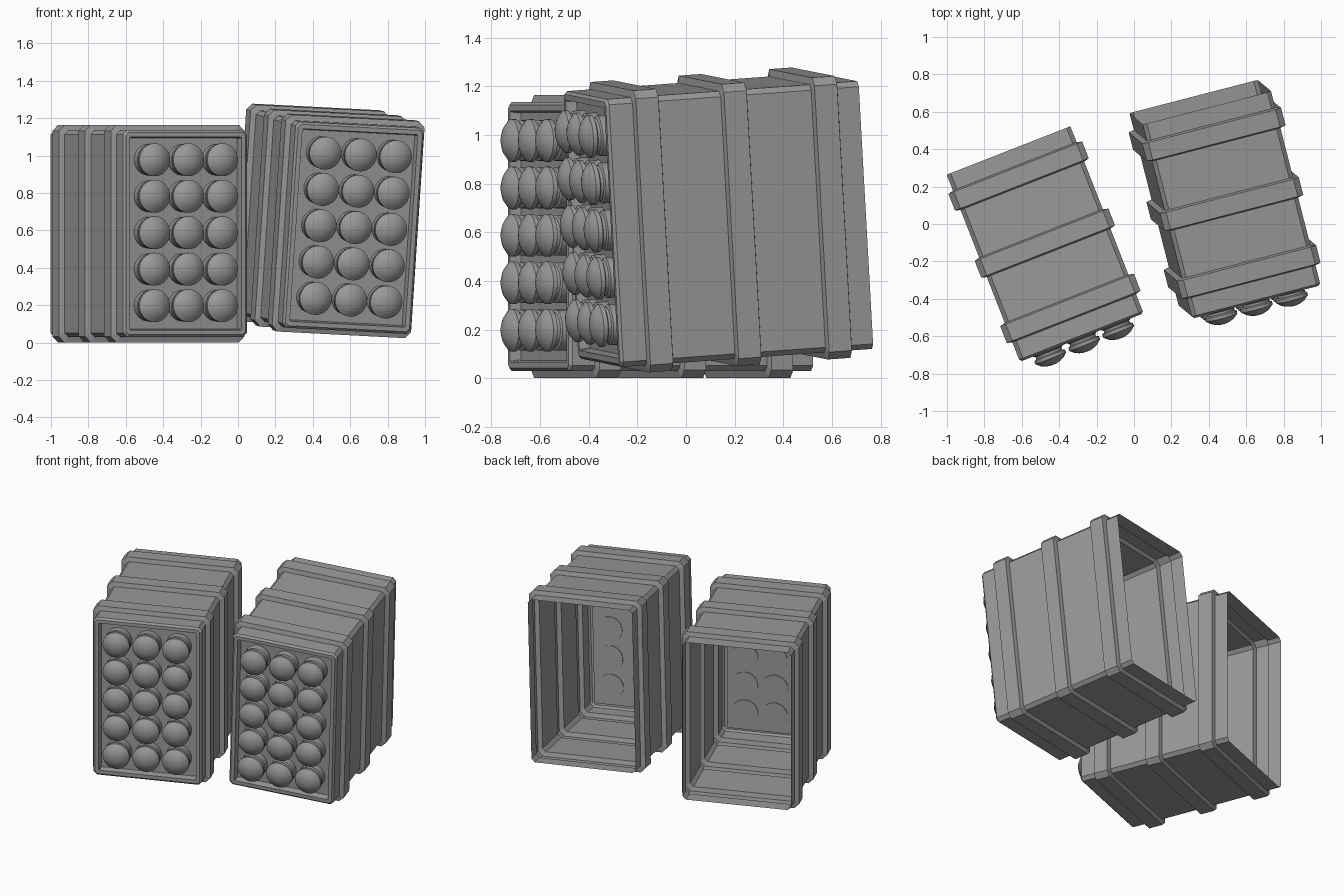
import bpy, bmesh, math
from mathutils import Matrix, Euler, Vector

cube = bpy.data.objects.get("Cube")
if cube:
    bpy.data.objects.remove(cube, do_unlink=True)

grey = bpy.data.materials.new("plain grey")
grey.use_nodes = True
colour = (0.32, 0.32, 0.32, 1)
grey.diffuse_color = colour
grey.node_tree.nodes["Principled BSDF"].inputs["Base Color"].default_value = colour

HALF_W, HALF_H, HALF_L = 0.355, 0.5525, 0.537
BAND_OUT, BAND_HALF, FLANK = 0.029, 0.048, 0.008
PITCH = 0.195


def ring(bm, y, grow, chamfer):
    """Chamfered rectangle across the pod at depth y."""
    w, h = HALF_W + grow, HALF_H + grow
    quarter = [(w, h - chamfer), (w - chamfer, h)]
    pts = quarter + [(-x, z) for x, z in reversed(quarter)]
    pts += [(-x, -z) for x, z in pts]
    return [bm.verts.new((x, y, z)) for x, z in pts]


def bridge(bm, a, b):
    for i in range(len(a)):
        j = (i + 1) % len(a)
        bm.faces.new((a[i], a[j], b[j], b[i]))


def finish(bm, name):
    bmesh.ops.recalc_face_normals(bm, faces=bm.faces)
    mesh = bpy.data.meshes.new(name)
    bm.to_mesh(mesh)
    bm.free()
    mesh.materials.append(grey)
    return mesh


def make_casing():
    """Open-backed shell with raised bands, front rim and recessed panel."""
    bm = bmesh.new()
    sections = [(HALF_L, 0, 0.022)]
    for c in (0.39, 0.005, -0.37):
        for off, grow in ((BAND_HALF + FLANK, 0), (BAND_HALF, BAND_OUT),
                          (-BAND_HALF, BAND_OUT), (-BAND_HALF - FLANK, 0)):
            sections.append((c + off, grow, 0.032 if grow else 0.022))
    sections += [(-HALF_L + 0.012, 0, 0.022), (-HALF_L, -0.012, 0.016),
                 (-HALF_L, -0.036, 0.004), (-HALF_L + 0.045, -0.042, 0.004)]
    rings = [ring(bm, *s) for s in sections]
    for a, b in zip(rings, rings[1:]):
        bridge(bm, a, b)
    bm.faces.new(rings[-1])
    return finish(bm, "casing")


def make_round(segments=28):
    """Domed cap on a grooved collar, pointing to the front."""
    profile = [(0.05, 0.084), (-0.002, 0.084), (-0.008, 0.074), (-0.020, 0.074),
               (-0.026, 0.088), (-0.044, 0.088), (-0.050, 0.080),
               (-0.064, 0.064), (-0.074, 0.042), (-0.080, 0.018)]
    bm = bmesh.new()
    loops = []
    for y, r in profile:
        angles = [math.tau * i / segments for i in range(segments)]
        loops.append([bm.verts.new((r * math.cos(a), y, r * math.sin(a))) for a in angles])
    for a, b in zip(loops, loops[1:]):
        bridge(bm, a, b)
    bm.faces.new(loops[0])
    bm.faces.new(loops[-1])
    return finish(bm, "capped_round")


def place(name, mesh, matrix):
    ob = bpy.data.objects.new(name, mesh)
    bpy.context.collection.objects.link(ob)
    ob.matrix_world = matrix
    return ob


casing, capped = make_casing(), make_round()

# Smooth the round caps but keep their collar edges crisp
sample = place("sample", capped, Matrix())
bpy.ops.object.select_all(action="DESELECT")
sample.select_set(True)
bpy.context.view_layer.objects.active = sample
bpy.ops.object.shade_smooth_by_angle(angle=math.radians(32))
bpy.data.objects.remove(sample, do_unlink=True)

# One upright pod and one tilted pod
pods = (("right", (-0.475, -0.107, 0.5825), (0, 0, 0.373)),
        ("left", (0.487, 0.132, 0.650), (0.07, 0.05, 0.2533)))
for side, centre, turn in pods:
    frame = Matrix.Translation(centre) @ Euler(turn).to_matrix().to_4x4()
    place(side + "_pod_casing", casing, frame)
    for col in range(3):
        for row in range(5):
            spot = Vector(((col - 1) * PITCH, -HALF_L, (row - 2) * PITCH + 0.005))
            place(f"{side}_pod_round_{col}_{row}", capped, frame @ Matrix.Translation(spot))
